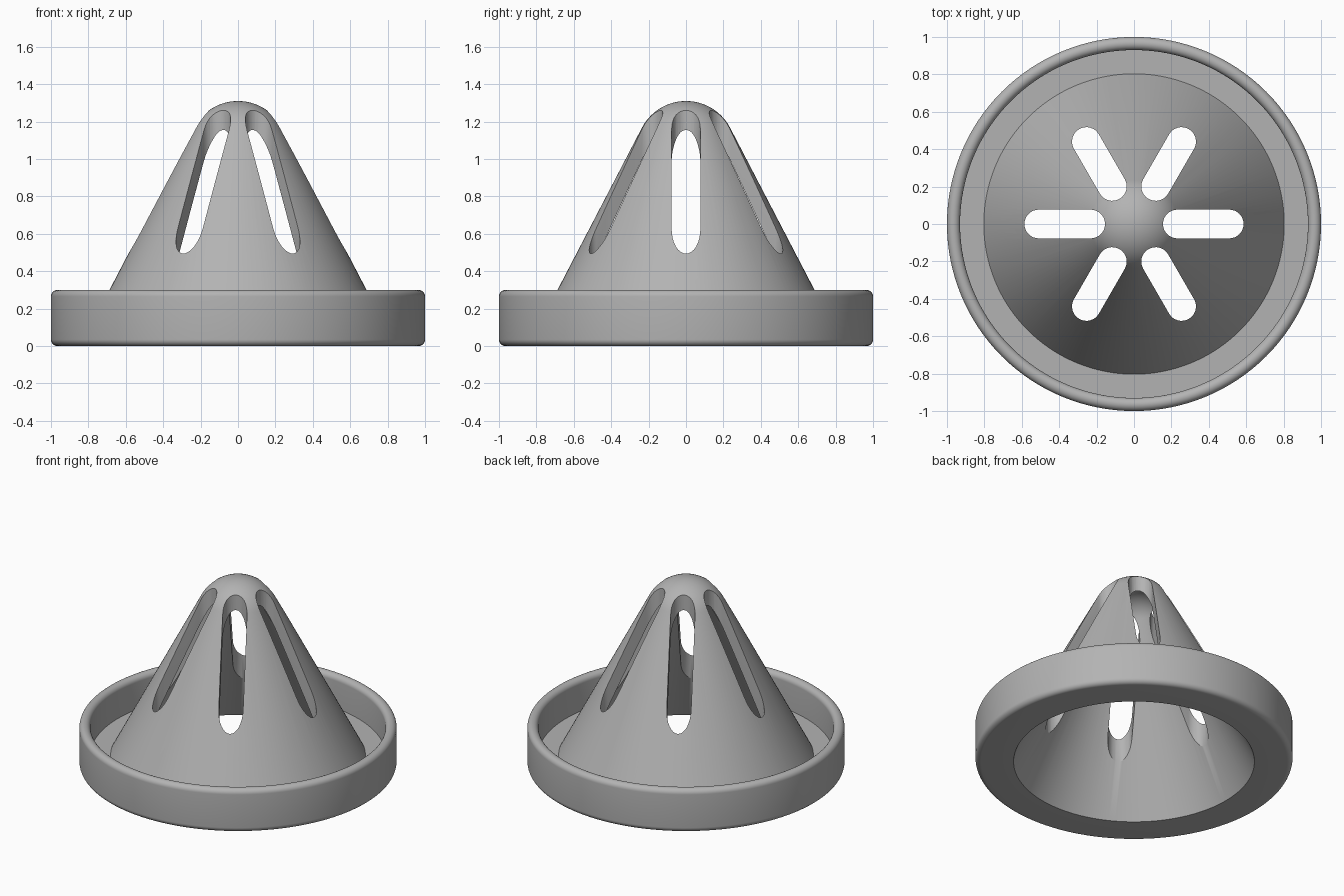
import bpy, bmesh
from math import sin, cos, pi, radians, atan, hypot

if "Cube" in bpy.data.objects:
    bpy.data.objects.remove(bpy.data.objects["Cube"], do_unlink=True)

SEGMENTS = 128
WALL = 0.075          # wall thickness
FLOOR = 0.077         # tray floor height
SLOPE = 0.53          # cone radius lost per unit height
BASE_R = 0.844        # outer cone radius at ground level
DOME_Z, DOME_R = 1.044, 0.266

grey = bpy.data.materials.new("plain grey")
grey.use_nodes = True
colour = (0.45, 0.45, 0.45, 1)
grey.diffuse_color = colour
grey.node_tree.nodes["Principled BSDF"].inputs["Base Color"].default_value = colour


def arc(r, z, radius, start, end, steps):
    """Points (radius, height) along an arc, angles in degrees."""
    angles = [radians(start + (end - start) * i / steps) for i in range(steps + 1)]
    return [(r + radius * cos(a), z + radius * sin(a)) for a in angles]


def make_object(name, bm):
    bmesh.ops.recalc_face_normals(bm, faces=bm.faces)
    mesh = bpy.data.meshes.new(name)
    bm.to_mesh(mesh)
    bm.free()
    mesh.materials.append(grey)
    obj = bpy.data.objects.new(name, mesh)
    bpy.context.collection.objects.link(obj)
    return obj


def lathe(name, profile):
    """Revolve an open profile whose two ends lie on the axis."""
    bm = bmesh.new()
    verts = [bm.verts.new((r, 0, z)) for r, z in profile]
    edges = [bm.edges.new(pair) for pair in zip(verts, verts[1:])]
    bmesh.ops.spin(bm, geom=verts + edges, cent=(0, 0, 0), axis=(0, 0, 1),
                   angle=2 * pi, steps=SEGMENTS)
    bmesh.ops.remove_doubles(bm, verts=bm.verts, dist=0.0002)
    return make_object(name, bm)


# Tray, cone and dome as one thin-walled turned body
tilt = atan(SLOPE) * 180 / pi
inner_base = BASE_R - WALL * hypot(1, SLOPE)
corner = 0.035
profile = arc(0, DOME_Z, DOME_R - WALL, 90, tilt, 14)        # inside of dome
profile += [(inner_base, 0)]                                 # inside of cone
profile += arc(1 - corner, corner, corner, -90, 0, 8)        # lower rim edge
profile += arc(1 - corner, 0.3 - corner, corner, 0, 180, 16)  # rounded rim top
profile += [(1 - 2 * corner, FLOOR), (BASE_R - SLOPE * FLOOR, FLOOR)]
profile += arc(0, DOME_Z, DOME_R, tilt, 90, 14)              # cone and dome
body = lathe("slotted_cone_body", profile)

# Six vertical round-ended slot cutters
SLOT_IN, SLOT_OUT, SLOT_R = 0.155, 0.586, 0.077
outline = arc(SLOT_OUT - SLOT_R, 0, SLOT_R, -90, 90, 16)
outline += arc(SLOT_IN + SLOT_R, 0, SLOT_R, 90, 270, 16)
bm = bmesh.new()
for k in range(6):
    c, s = cos(k * pi / 3), sin(k * pi / 3)
    face = bm.faces.new([bm.verts.new((x * c - y * s, x * s + y * c, 0.2))
                         for x, y in outline])
    grown = bmesh.ops.extrude_face_region(bm, geom=[face])["geom"]
    bmesh.ops.translate(bm, vec=(0, 0, 1.3),
                        verts=[v for v in grown if isinstance(v, bmesh.types.BMVert)])
cutter = make_object("slot_cutter", bm)

# Cut the slots, then smooth everything but the sharp edges
bpy.ops.object.select_all(action="DESELECT")
bpy.context.view_layer.objects.active = body
body.select_set(True)
cut = body.modifiers.new("slots", "BOOLEAN")
cut.operation = "DIFFERENCE"
cut.solver = "EXACT"
cut.object = cutter
bpy.ops.object.modifier_apply(modifier=cut.name)
bpy.data.objects.remove(cutter, do_unlink=True)
bpy.ops.object.shade_smooth_by_angle(angle=radians(30))
